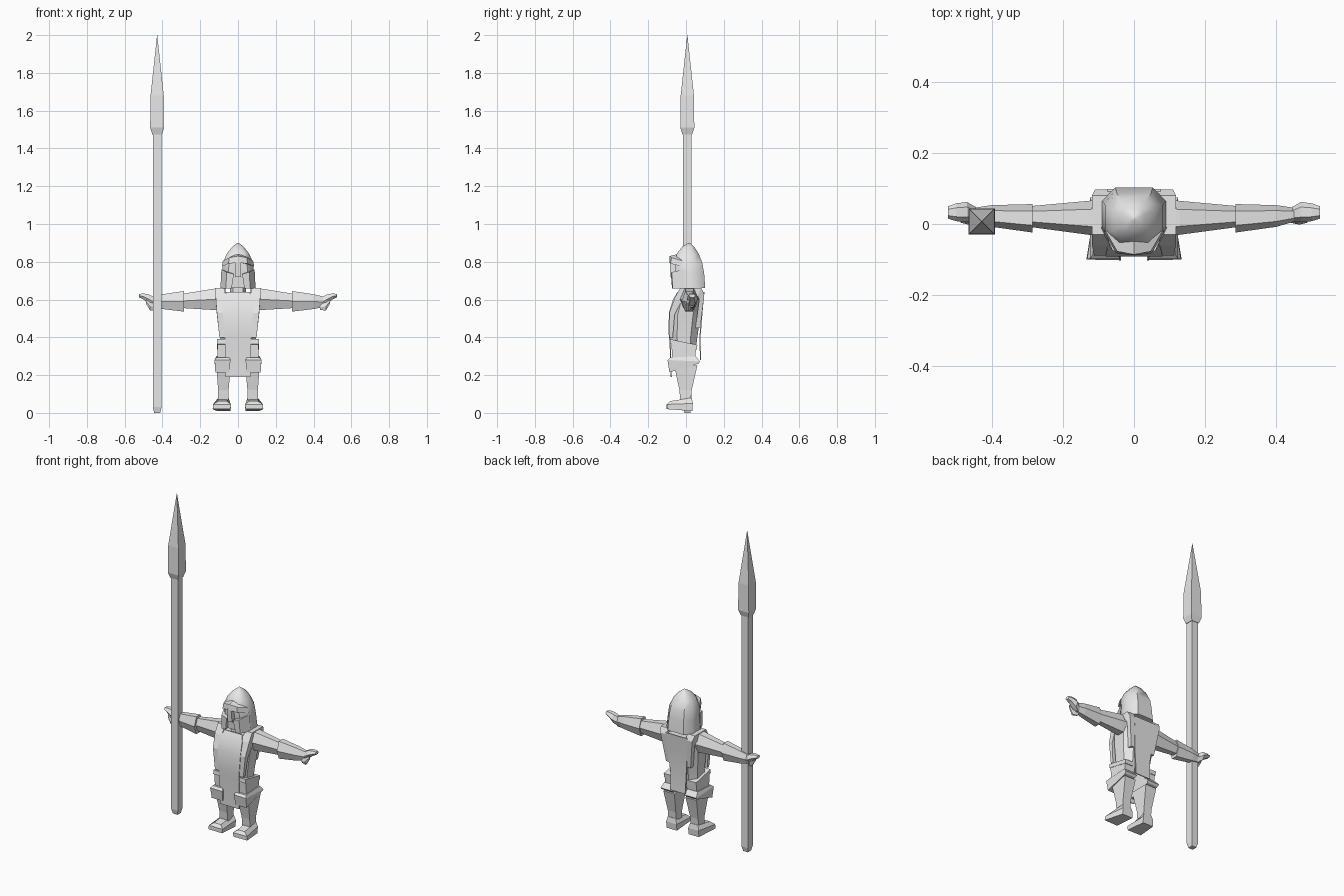
import bpy, bmesh, math

steel = bpy.data.materials.new("plain grey")
steel.diffuse_color = (0.8, 0.8, 0.8, 1)


def loft(name, rings, smooth=0, mirror=False, flip_x=False):
    """Skin a list of equal-length point rings and close both ends."""
    bm = bmesh.new()
    rows = [[bm.verts.new(p) for p in r] for r in rings]
    n = len(rows[0])
    for a, b in zip(rows, rows[1:]):
        for i in range(n):
            j = (i + 1) % n
            bm.faces.new((a[i], a[j], b[j], b[i]))
    bm.faces.new(rows[0])
    bm.faces.new(rows[-1])
    bmesh.ops.remove_doubles(bm, verts=bm.verts, dist=1e-5)
    bmesh.ops.recalc_face_normals(bm, faces=bm.faces)
    mesh = bpy.data.meshes.new(name)
    bm.to_mesh(mesh)
    bm.free()
    mesh.materials.append(steel)
    ob = bpy.data.objects.new(name, mesh)
    bpy.context.collection.objects.link(ob)
    if mirror:
        ob.modifiers.new("other side", 'MIRROR')
    if smooth:
        bpy.context.view_layer.objects.active = ob
        ob.select_set(True)
        bpy.ops.object.shade_smooth_by_angle(angle=math.radians(smooth))
        ob.select_set(False)
    return ob


def rect(z, x0, x1, y0, y1):
    """Horizontal rectangle."""
    return [(x0, y0, z), (x1, y0, z), (x1, y1, z), (x0, y1, z)]


def slope(x0, x1, y0, z0, y1, z1):
    """Rectangle that tilts from front (y0, z0) to back (y1, z1)."""
    return [(x0, y0, z0), (x1, y0, z0), (x1, y1, z1), (x0, y1, z1)]


def oct_z(z, w, y0, y1, front=0.6, back=0.6):
    """Horizontal eight-sided section with separately tapered front and back."""
    d = (y1 - y0) * 0.25
    return [(-w * front, y0, z), (w * front, y0, z), (w, y0 + d, z), (w, y1 - d, z),
            (w * back, y1, z), (-w * back, y1, z), (-w, y1 - d, z), (-w, y0 + d, z)]


def hex_x(x, y0, y1, z0, z1):
    """Six-sided section across an arm."""
    zm, c = (z0 + z1) / 2, (y1 - y0) * 0.25
    return [(x, y0, zm), (x, y0 + c, z0), (x, y1 - c, z0),
            (x, y1, zm), (x, y1 - c, z1), (x, y0 + c, z1)]


def sheet(name, rows):
    """Thin cloth: rows of (z, half width, y)."""
    return loft(name, [rect(z, -w, w, y - 0.003, y + 0.003) for z, w, y in rows], 30)


# Spear
SX, SY = -0.428, 0.007


def square(z, h):
    return rect(z, SX - h, SX + h, SY - h, SY + h)


loft("spear_shaft", [square(0, 0.016), square(0.03, 0.023), square(1.49, 0.023)])
loft("spear_head", [square(1.475, 0.026), square(1.51, 0.037),
                    square(1.68, 0.035), square(2.0, 0.0005)])

# Torso, neck and collar
loft("torso", [oct_z(0.36, 0.095, -0.075, 0.055), oct_z(0.40, 0.096, -0.083, 0.06),
               oct_z(0.52, 0.11, -0.085, 0.078), oct_z(0.60, 0.118, -0.062, 0.09),
               oct_z(0.635, 0.115, -0.04, 0.092)], 40)
loft("neck", [oct_z(0.60, 0.045, -0.03, 0.06), oct_z(0.70, 0.04, -0.03, 0.055)], 50)
loft("shoulder_strap", [slope(0.062, 0.098, -0.088, 0.40, -0.07, 0.40),
                        slope(0.072, 0.112, -0.088, 0.53, -0.06, 0.52),
                        slope(0.070, 0.118, -0.060, 0.61, -0.02, 0.60),
                        slope(0.068, 0.118, -0.030, 0.662, -0.005, 0.62),
                        slope(0.065, 0.118, 0.080, 0.662, 0.06, 0.62),
                        slope(0.065, 0.110, 0.097, 0.63, 0.07, 0.60),
                        slope(0.050, 0.085, 0.076, 0.45, 0.05, 0.45)], mirror=True)

# Tabard hanging in front and behind
sheet("tabard_front", [(0.19, 0.065, -0.078), (0.37, 0.068, -0.084), (0.42, 0.072, -0.089),
                       (0.53, 0.08, -0.088), (0.60, 0.075, -0.066), (0.64, 0.06, -0.042)])
sheet("tabard_back", [(0.28, 0.05, 0.077), (0.40, 0.055, 0.074), (0.55, 0.07, 0.086),
                      (0.64, 0.075, 0.095)])

# Arms
loft("upper_arm", [hex_x(0.09, -0.035, 0.068, 0.545, 0.66),
                   hex_x(0.13, -0.03, 0.065, 0.545, 0.657),
                   hex_x(0.295, -0.008, 0.05, 0.555, 0.63)], mirror=True)
loft("forearm", [hex_x(0.285, -0.024, 0.056, 0.536, 0.645),
                 hex_x(0.40, -0.008, 0.053, 0.55, 0.628),
                 hex_x(0.455, 0.008, 0.045, 0.56, 0.615)], mirror=True)
loft("hand", [hex_x(0.44, 0.008, 0.045, 0.555, 0.61),
              hex_x(0.47, 0.005, 0.062, 0.575, 0.627),
              hex_x(0.50, 0.008, 0.058, 0.60, 0.632),
              hex_x(0.523, 0.015, 0.05, 0.612, 0.63)], mirror=True)
loft("thumb", [hex_x(0.435, 0.005, 0.03, 0.545, 0.575),
               hex_x(0.465, -0.002, 0.02, 0.542, 0.585),
               hex_x(0.488, 0.004, 0.016, 0.58, 0.60)], mirror=True)

# Legs
loft("thigh", [slope(0.045, 0.108, -0.07, 0.24, 0.045, 0.26),
               slope(0.035, 0.11, -0.078, 0.38, 0.055, 0.36)], mirror=True)
loft("hip_guard", [slope(0.055, 0.112, -0.085, 0.365, 0.058, 0.335),
                   slope(0.05, 0.112, -0.083, 0.39, 0.06, 0.36)], mirror=True)
loft("knee_guard", [slope(0.045, 0.120, -0.088, 0.215, 0.065, 0.26),
                    slope(0.040, 0.124, -0.098, 0.28, 0.075, 0.272),
                    slope(0.045, 0.115, -0.085, 0.292, 0.05, 0.30)], mirror=True)
loft("shin", [rect(0.065, 0.05, 0.105, -0.03, 0.025), rect(0.12, 0.05, 0.105, -0.035, 0.03),
              rect(0.25, 0.038, 0.115, -0.062, 0.06)], mirror=True)
loft("foot", [[(0.04, -0.102, 0.02), (0.134, -0.10, 0.02), (0.112, 0.033, 0.01), (0.04, 0.033, 0.01)],
              [(0.036, -0.102, 0.045), (0.132, -0.10, 0.045), (0.112, 0.036, 0.05), (0.04, 0.036, 0.05)],
              [(0.06, -0.085, 0.062), (0.105, -0.085, 0.062), (0.105, 0.03, 0.08), (0.05, 0.03, 0.08)]],
     mirror=True)

# Helmet shell, with the face set back behind its plates
loft("helmet", [oct_z(0.66, 0.09, -0.05, 0.102), oct_z(0.74, 0.084, -0.055, 0.096),
                oct_z(0.795, 0.08, -0.06, 0.086), oct_z(0.845, 0.058, -0.048, 0.066),
                oct_z(0.88, 0.03, -0.02, 0.043), oct_z(0.90, 0.004, 0.012, 0.02)], 45)
loft("brow", [[(0, -0.088, 0.795), (0.05, -0.082, 0.79), (0.086, -0.02, 0.775), (0.05, -0.02, 0.79), (0, -0.04, 0.795)],
              [(0, -0.086, 0.83), (0.047, -0.077, 0.822), (0.08, -0.02, 0.805), (0.04, -0.02, 0.83), (0, -0.03, 0.845)]],
     mirror=True)
loft("nose_guard", [rect(0.72, -0.016, 0.016, -0.082, -0.045),
                    rect(0.80, -0.013, 0.013, -0.086, -0.045)])
loft("cheek_plate", [[(0.034, -0.074, 0.658), (0.064, -0.07, 0.658), (0.093, -0.01, 0.658), (0.04, -0.03, 0.658)],
                     [(0.022, -0.080, 0.735), (0.060, -0.076, 0.745), (0.088, -0.01, 0.76), (0.03, -0.03, 0.74)]],
     mirror=True)
